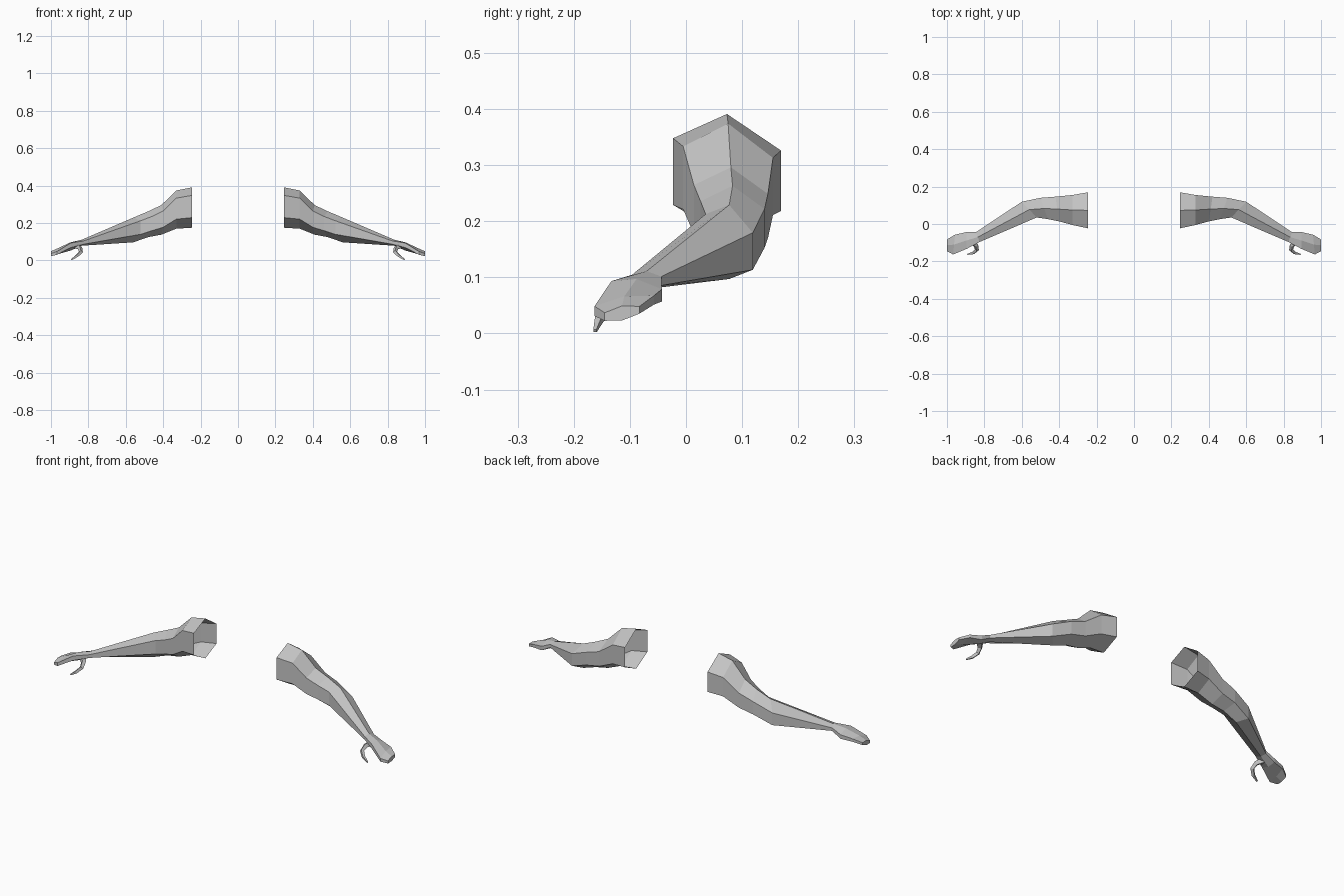
import bpy
import bmesh
from mathutils import Vector

old = bpy.data.objects.get("Cube")
if old:
    bpy.data.objects.remove(old, do_unlink=True)

skin = bpy.data.materials.new("plain_grey")
skin.use_nodes = True
GREY = (0.55, 0.55, 0.55, 1)
skin.diffuse_color = GREY
skin.node_tree.nodes["Principled BSDF"].inputs["Base Color"].default_value = GREY

# Six-sided limb profile as (across, up), starting at the top ridge
HEXAGON = [(0, 1), (-1, .6), (-1, -.5), (0, -1), (1, -.6), (1, .4)]


def limb_ring(x, y, z, width, height, slant=0, roll=0):
    """Limb section; slant moves its back outward, roll raises its front."""
    return [Vector((x + slant * u, y + width * u, z + height * v - roll * u))
            for u, v in HEXAGON]


def tube_rings(path):
    """Four-sided sections along a tapering path of (point, radius)."""
    points = [Vector(p) for p, r in path]
    rings = []
    for i, (p, r) in enumerate(path):
        along = points[min(i + 1, len(points) - 1)] - points[max(i - 1, 0)]
        side = along.cross(Vector((0, -1, 1))).normalized()
        up = side.cross(along).normalized()
        rings.append([points[i] + d * r for d in (side, up, -side, -up)])
    return rings


def loft(name, rings, mirrored):
    """Bridge the rings, close the far end and leave the first end open."""
    bm = bmesh.new()
    sign = -1 if mirrored else 1
    loops = [[bm.verts.new((p.x * sign, p.y, p.z)) for p in ring] for ring in rings]
    for a, b in zip(loops, loops[1:]):
        for i in range(len(a)):
            j = (i + 1) % len(a)
            bm.faces.new((a[i], a[j], b[j], b[i]))
    bm.faces.new(loops[-1])
    bmesh.ops.recalc_face_normals(bm, faces=bm.faces)
    mesh = bpy.data.meshes.new(name)
    bm.to_mesh(mesh)
    bm.free()
    mesh.materials.append(skin)
    obj = bpy.data.objects.new(name, mesh)
    bpy.context.collection.objects.link(obj)


# Shoulder, upper arm, elbow, wrist, palm, knuckles, fingertips
arm = [
    limb_ring(.247, .073, .283, .096, .108),
    limb_ring(.33, .075, .272, .08, .102),
    limb_ring(.41, .08, .217, .066, .079, .01),
    limb_ring(.48, .083, .194, .057, .069, .02),
    limb_ring(.56, .077, .163, .042, .066, .04, .01),
    limb_ring(.835, -.07, .095, .026, .016, .01),
    limb_ring(.895, -.088, .075, .045, .022, 0, .005),
    limb_ring(.962, -.11, .05, .053, .016, -.005, -.011),
    limb_ring(1, -.114, .036, .031, .013, 0, -.007),
]

# Hooked thumb, from the palm down to its tip
thumb = tube_rings([
    ((.868, -.09, .078), .018),
    ((.845, -.115, .066), .013),
    ((.84, -.138, .046), .011),
    ((.86, -.155, .025), .009),
    ((.89, -.162, .005), .004),
])

for side, mirrored in (("left", False), ("right", True)):
    loft(side + "_arm", arm, mirrored)
    loft(side + "_thumb", thumb, mirrored)
